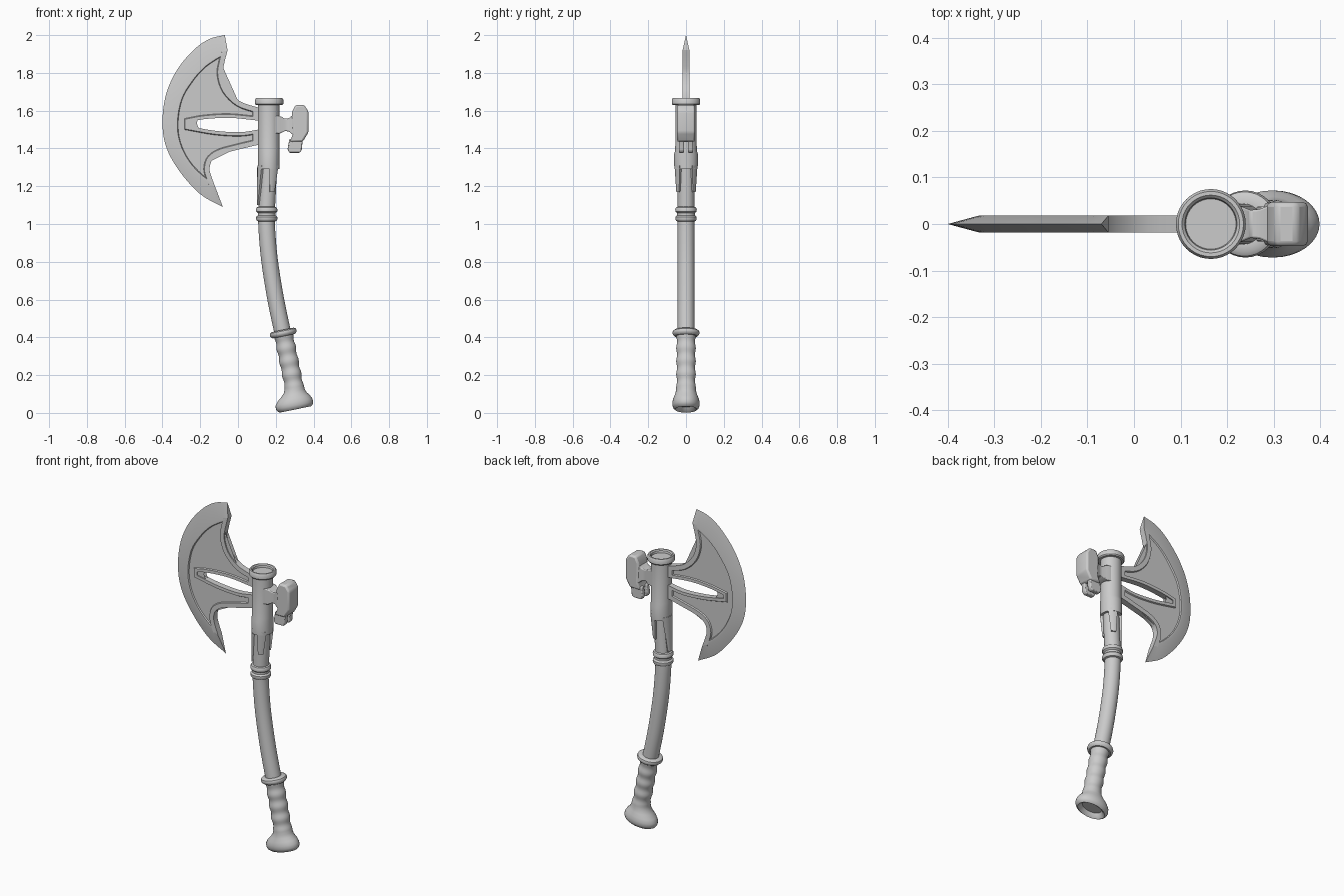
import bpy, bmesh
from math import sin, cos, pi, radians, atan2, degrees
from mathutils import Vector

if "Cube" in bpy.data.objects:
    bpy.data.objects.remove(bpy.data.objects["Cube"])


def finish(name, bm, bevel=0, angle=35):
    bmesh.ops.recalc_face_normals(bm, faces=bm.faces[:])
    me = bpy.data.meshes.new(name)
    bm.to_mesh(me)
    bm.free()
    ob = bpy.data.objects.new(name, me)
    bpy.context.collection.objects.link(ob)
    if bevel:
        m = ob.modifiers.new("Bevel", 'BEVEL')
        m.width, m.segments, m.limit_method = bevel, 2, 'ANGLE'
    bpy.ops.object.select_all(action='DESELECT')
    ob.select_set(True)
    bpy.context.view_layer.objects.active = ob
    bpy.ops.object.shade_smooth_by_angle(angle=radians(angle))
    return ob


def loft(name, rings, bevel=0):
    """Bridge equal-length point rings and cap both ends."""
    bm = bmesh.new()
    vs = [[bm.verts.new(p) for p in r] for r in rings]
    n = len(vs[0])
    for a, b in zip(vs, vs[1:]):
        for i in range(n):
            j = (i + 1) % n
            bm.faces.new((a[i], a[j], b[j], b[i]))
    bm.faces.new(vs[0])
    bm.faces.new(vs[-1])
    return finish(name, bm, bevel)


def tube(name, stations, n=32):
    """Stations are (x, z, radius in x, radius in y, tilt in degrees)."""
    rings = []
    for x, z, rx, ry, t in stations:
        c, s = cos(radians(t)), sin(radians(t))
        rings.append([(x + rx * cos(a) * c, ry * sin(a), z + rx * cos(a) * s)
                      for a in (2 * pi * k / n for k in range(n))])
    return loft(name, rings)


def prism(name, poly, y0, y1, bevel):
    return loft(name, [[(x, y, z) for x, z in poly] for y in (y0, y1)], bevel)


def spline(pts, n=4):
    """Catmull-Rom through 2D points."""
    p = [Vector(q) for q in pts]
    p = [2 * p[0] - p[1]] + p + [2 * p[-1] - p[-2]]
    out = []
    for a, b, c, d in zip(p, p[1:], p[2:], p[3:]):
        for k in range(n):
            t = k / n
            out.append(0.5 * (2 * b + (c - a) * t + (2 * a - 5 * b + 4 * c - d) * t * t
                              + (3 * b - a - 3 * c + d) * t ** 3))
    return out + [p[-2]]


def offset(poly, widths):
    """Inset a counter-clockwise outline with a width for each edge."""
    out, n = [], len(poly)
    norm = []
    for i in range(n):
        d = (poly[(i + 1) % n] - poly[i]).normalized()
        norm.append(Vector((-d.y, d.x)))
    for i in range(n):
        a, b, wa, wb = norm[i - 1], norm[i], widths[i - 1], widths[i]
        det = a.x * b.y - a.y * b.x
        if abs(det) < 0.02:
            out.append(poly[i] + b * wb)
        else:
            out.append(poly[i] + Vector(((wa * b.y - wb * a.y) / det, (wb * a.x - wa * b.x) / det)))
    return out


# Blade: sharp outer edge, flat rim, recessed panel and open slot
edge = spline([(-.07, 2.0), (-.15, 1.98), (-.23, 1.926), (-.32, 1.82), (-.38, 1.69), (-.40, 1.54),
               (-.38, 1.407), (-.31, 1.28), (-.2, 1.158), (-.08, 1.09)])
arc = spline([(-.055, 1.92), (-.12, 1.885), (-.19, 1.835), (-.255, 1.76), (-.31, 1.665), (-.333, 1.54),
              (-.32, 1.43), (-.272, 1.33), (-.2, 1.25), (-.12, 1.195)])
lower = spline([arc[-1], (-.145, 1.264), (-.15, 1.30), (-.135, 1.34), (-.087, 1.37), (.01, 1.396), (.11, 1.42)])[1:]
slot = spline([(.11, 1.50), (.01, 1.486), (-.125, 1.494), (-.262, 1.518)]) + \
    spline([(-.262, 1.54), (-.178, 1.555), (-.045, 1.562), (.11, 1.547)])
upper = spline([(.11, 1.615), (.01, 1.65), (-.055, 1.714), (-.08, 1.79), (-.073, 1.85), arc[0]])[:-1]
outline = arc + lower + slot + upper
widths = [.012] * (len(arc) - 1) + [.027] * len(lower) + [.03] + [.018] * (len(slot) - 1) + [.03] + [.027] * len(upper)
widths[len(arc) + len(lower) - 1] = .03
widths = widths[:len(arc) + len(lower)] + [.018] * (len(slot) - 1) + [.03] + [.027] * len(upper)
bm = bmesh.new()
N, half = len(outline), .018
tip = [bm.verts.new((p.x, 0, p.y)) for p in edge]
sides = []
for s in (-1, 1):
    layers = []
    for extra, depth in ((None, 0), (0, 0), (.004, .007)):
        pts = outline if extra is None else offset(outline, [w + extra for w in widths])
        layers.append([bm.verts.new((p.x, s * (half - depth), p.y)) for p in pts])
    for a, b in zip(layers, layers[1:]):
        for i in range(N):
            j = (i + 1) % N
            bm.faces.new((a[i], a[j], b[j], b[i]))
    panel = bm.faces.new(layers[-1])
    bmesh.ops.triangulate(bm, faces=[panel])
    sides.append(layers[0])
f, b = sides
A = len(arc)
for i in range(N):
    j = (i + 1) % N
    if i < A - 1:
        for v in (f, b):
            bm.faces.new((tip[i], tip[j], v[j], v[i]))
    else:
        bm.faces.new((f[i], f[j], b[j], b[i]))
for k in (0, A - 1):
    bm.faces.new((tip[k], f[k], b[k]))
finish("axe_blade", bm, angle=25)

# Head socket and dished top ring
hx = .163
tube("head_socket", [(hx, z, rx, ry, 0) for z, rx, ry in
                     ((1.29, .057, .062), (1.37, .058, .063), (1.39, .058, .057), (1.64, .058, .056))])
tube("top_ring", [(.165, z, r, r, 0) for r, z in
                  ((.056, 1.63), (.07, 1.63), (.075, 1.636), (.075, 1.658), (.07, 1.666), (.062, 1.666),
                   (.056, 1.66), (.054, 1.648))], 40)

# Curved shaft
path = spline([(.163, 1.32), (.158, 1.2), (.151, 1.05), (.154, .95), (.168, .8), (.2, .6), (.242, .4)], 5)
st = []
for i, p in enumerate(path):
    d = path[min(i + 1, len(path) - 1)] - path[max(i - 1, 0)]
    st.append((p.x, p.y, .044, .044, degrees(atan2(d.x, -d.y))))
tube("shaft", st, 24)

# Double collar under the head
tube("shaft_collar", [(.152, z, r, r, 0) for r, z in
                      ((.043, 1.092), (.052, 1.088), (.057, 1.078), (.056, 1.066), (.047, 1.058), (.047, 1.046),
                       (.056, 1.038), (.057, 1.026), (.052, 1.017), (.043, 1.013))])


# Socket prongs running down the shaft
def prong(name, mid, h0, h1, z1):
    rings = []
    for z, h, r, cx in ((1.31, h0, .061, hx), (z1, h1, .053, .163 - (1.31 - z1) * .05)):
        ang = [radians(mid - h + 2 * h * k / 6) for k in range(7)]
        rings.append([(cx + r * cos(a), r * sin(a), z) for a in ang]
                     + [(cx + .036 * cos(a), .036 * sin(a), z) for a in reversed(ang)])
    loft(name, rings)


prong("front_prong", 180, 52, 24, 1.10)
for s in (-1, 1):
    prong("side_prong", s * 60, 27, 16, 1.17)

# Rear hammer: flared neck, block and split claw
loft("hammer_neck", [[(x, y * w, 1.525 + z * h) for y, z in ((-1, -1), (1, -1), (1, 1), (-1, 1))]
                     for x, w, h in ((.19, .045, .048), (.225, .04, .045), (.25, .03, .032), (.27, .032, .036),
                                     (.30, .044, .06))], .004)
prism("hammer_block", [(.305, 1.63), (.35, 1.63), (.373, 1.597), (.373, 1.485), (.343, 1.435), (.275, 1.435),
                       (.29, 1.475), (.285, 1.59)], -.047, .047, .01)
claw = [(.35, 1.46), (.342, 1.44), (.337, 1.39), (.326, 1.377), (.272, 1.377), (.262, 1.395), (.272, 1.45)]
for s in (-1, 1):
    prism("hammer_claw", claw, s * .01, s * .038, .005)

# Grip with finger swells, collar and oval hollow pommel
T = 11.5


def along(s, rx, ry=None, dx=0):
    t = radians(T)
    return (.24 + s * sin(t) + dx, .42 - s * cos(t), rx, ry or rx, T)


tube("grip_collar", [along(s, r) for s, r in
                     ((-.02, .045), (-.02, .06), (-.014, .069), (-.004, .072), (.006, .069), (.014, .06), (.014, .045))])
swell = [along(.01 + .28 * k / 32, .0495 + .0025 * cos(2 * pi * k / 8)) for k in range(33)]
pommel = [along(*p) for p in ((.31, .056, .053, -.004), (.33, .068, .059, -.01), (.35, .087, .067, -.015),
                              (.37, .099, .072, -.018), (.388, .101, .072, -.018), (.402, .095, .067, -.018),
                              (.41, .084, .058, -.018), (.405, .074, .05, -.018), (.385, .06, .04, -.018))]
tube("grip", swell + pommel)
